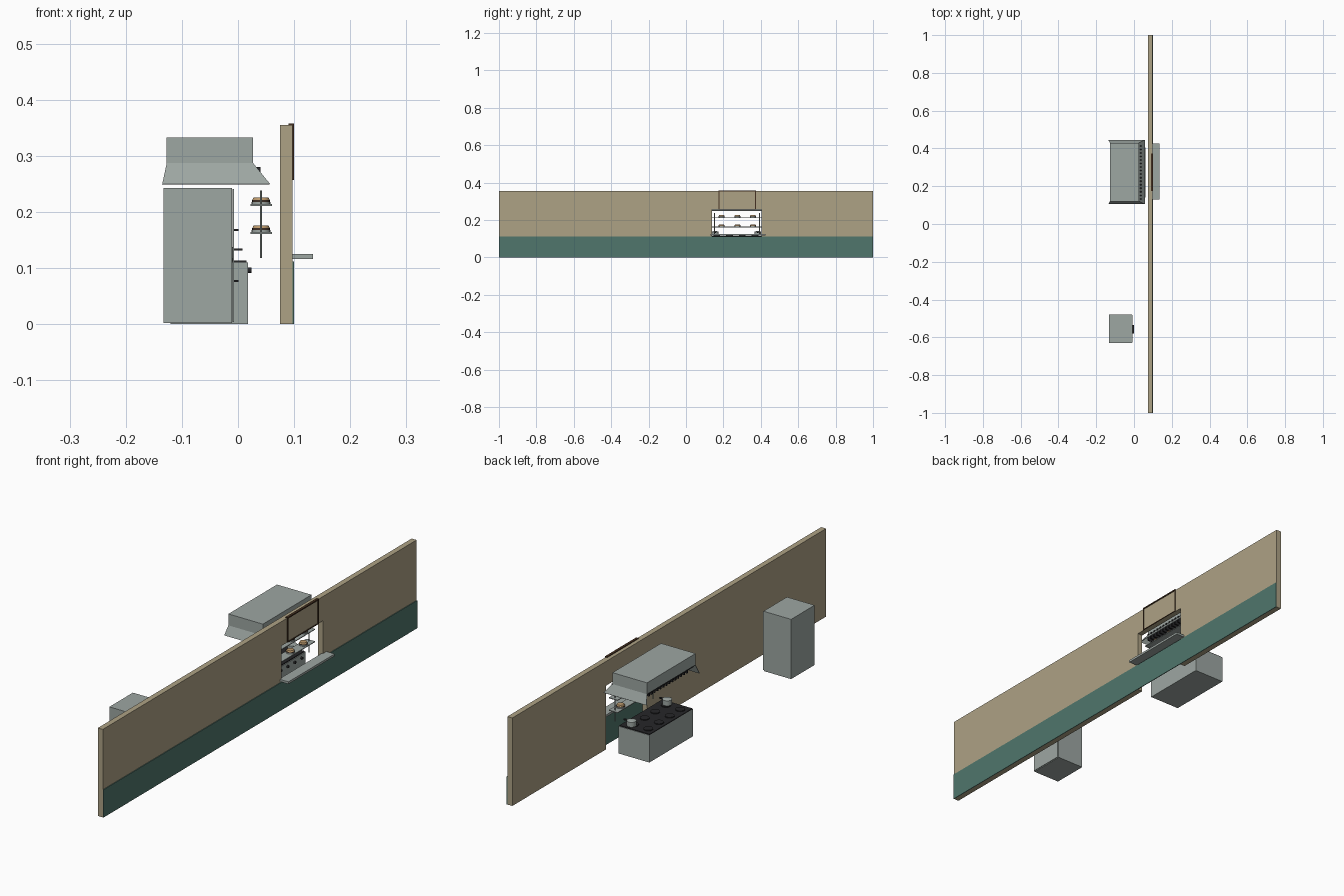
import bpy, bmesh, math

if "Cube" in bpy.data.objects:
    bpy.data.objects.remove(bpy.data.objects["Cube"])


def mat(name, r, g, b):
    m = bpy.data.materials.new(name)
    m.diffuse_color = (r, g, b, 1)
    m.use_nodes = True
    m.node_tree.nodes["Principled BSDF"].inputs["Base Color"].default_value = m.diffuse_color
    return m


GREY = mat("steel_grey", .34, .385, .365)
TAN = mat("wall_tan", .42, .36, .235)
GREEN = mat("wainscot_green", .08, .18, .15)
BLACK = mat("iron_black", .02, .02, .022)
BROWN = mat("dark_wood", .06, .03, .015)
PATTY = mat("patty_brown", .05, .03, .02)
BUN = mat("bun_tan", .5, .32, .15)


def finish(name, bm, material):
    bmesh.ops.recalc_face_normals(bm, faces=bm.faces)
    me = bpy.data.meshes.new(name)
    bm.to_mesh(me)
    bm.free()
    me.materials.append(material)
    ob = bpy.data.objects.new(name, me)
    bpy.context.collection.objects.link(ob)
    return ob


def box(name, x, y, z, material):
    bm = bmesh.new()
    bmesh.ops.create_cube(bm, size=1)
    for v in bm.verts:
        v.co = [(a + b) / 2 + c * (b - a) for (a, b), c in zip((x, y, z), v.co)]
    return finish(name, bm, material)


def cyl(name, pos, r, h, material, axis="z", n=16, top=1.0):
    bm = bmesh.new()
    bmesh.ops.create_cone(bm, cap_ends=True, segments=n, radius1=r, radius2=r * top, depth=h)
    ob = finish(name, bm, material)
    ob.location = pos
    if axis == "x":
        ob.rotation_euler = (0, math.pi / 2, 0)
    bpy.context.view_layer.objects.active = ob
    ob.select_set(True)
    bpy.ops.object.shade_smooth_by_angle(angle=math.radians(40))
    ob.select_set(False)
    return ob


# Wall around the serving hatch
WX = (.075, .097)
Y0, Y1 = .14, .403
box("wall_left", WX, (-1, Y0), (0, .355), TAN)
box("wall_right", WX, (Y1, 1), (0, .355), TAN)
box("wall_lintel", WX, (Y0, Y1), (.257, .355), TAN)
box("wainscot", (.097, .1), (-1, 1), (0, .112), GREEN)
box("hatch_counter", (.092, .134), (.13, .425), (.116, .125), GREY)

# Menu board frame above the hatch
box("board_top_rail", (.09, .1), (.174, .374), (.353, .358), BROWN)
for s, y in (("left", .174), ("right", .369)):
    box("board_post_" + s, (.096, .1), (y, y + .005), (.257, .355), BROWN)
box("board_bottom_rail", (.096, .1), (.174, .374), (.257, .26), BROWN)

# Refrigerator
box("fridge_body", (-.133, -.011), (-.63, -.48), (.002, .243), GREY)
box("fridge_door", (-.010, -.007), (-.628, -.482), (.004, .241), GREY)
for z in (.077, .168):
    box("fridge_handle", (-.007, .001), (-.58, -.535), (z - .002, z + .002), BLACK)

# Stove with burners and knobs
box("stove_body", (-.12, .018), (.128, .405), (0, .11), GREY)
box("stove_top", (-.12, .015), (.13, .403), (.11, .1135), BLACK)
for x in (-.09, -.026):
    for i in range(4):
        cyl("burner", (x, .165 + i * .068, .115), .018, .004, BLACK)
for i in range(6):
    cyl("stove_knob", (.021, .155 + i * .0445, .096), .005, .007, BLACK, "x", 12)

# Pots on the stove
for y in (.157, .384):
    cyl("pot", (-.026, y, .127), .018, .02, GREY)
    cyl("pot_lid", (-.026, y, .1385), .018, .003, GREY, top=.5)
    box("pot_handle", (-.009, .008), (y - .004, y + .004), (.131, .135), BLACK)

# Hood: upper box and flared skirt, open towards the back
HX, HY = (-.127, .027), (.12, .43)
box("hood_box", HX, HY, (.287, .333), GREY)
bm = bmesh.new()
upper = [bm.verts.new(c + (.287,)) for c in ((HX[0], HY[0]), (HX[1], HY[0]), (HX[1], HY[1]), (HX[0], HY[1]))]
lower = [bm.verts.new(c + (.25,)) for c in ((-.135, .105), (.057, .105), (.057, .445), (-.135, .445))]
for i in range(3):
    bm.faces.new((upper[i], upper[i + 1], lower[i + 1], lower[i]))
skirt = finish("hood_skirt", bm, GREY)
mod = skirt.modifiers.new("thickness", "SOLIDIFY")
mod.thickness = .002

# Black grease filters inside the hood
box("hood_filter_panel", (-.12, .027), (.125, .425), (.278, .287), BLACK)
for i in range(16):
    y = .13 + i * .0187
    box("hood_filter_slat", (-.1, .04), (y, y + .006), (.251, .28), BLACK)

# Hanging plate rack with burgers
for y in (.152, .393):
    cyl("rack_post", (.041, y, .178), .002, .12, GREY, n=8)
for z in (.163, .213):
    box("rack_shelf", (.022, .061), (.14, .405), (z - .002, z + .001), GREY)
    for y in (.19, .275, .358):
        cyl("plate", (.041, y, z + .003), .017, .004, GREY)
        cyl("patty", (.041, y, z + .0065), .016, .003, PATTY)
        cyl("bun", (.041, y, z + .0105), .0155, .005, BUN, top=.85)
